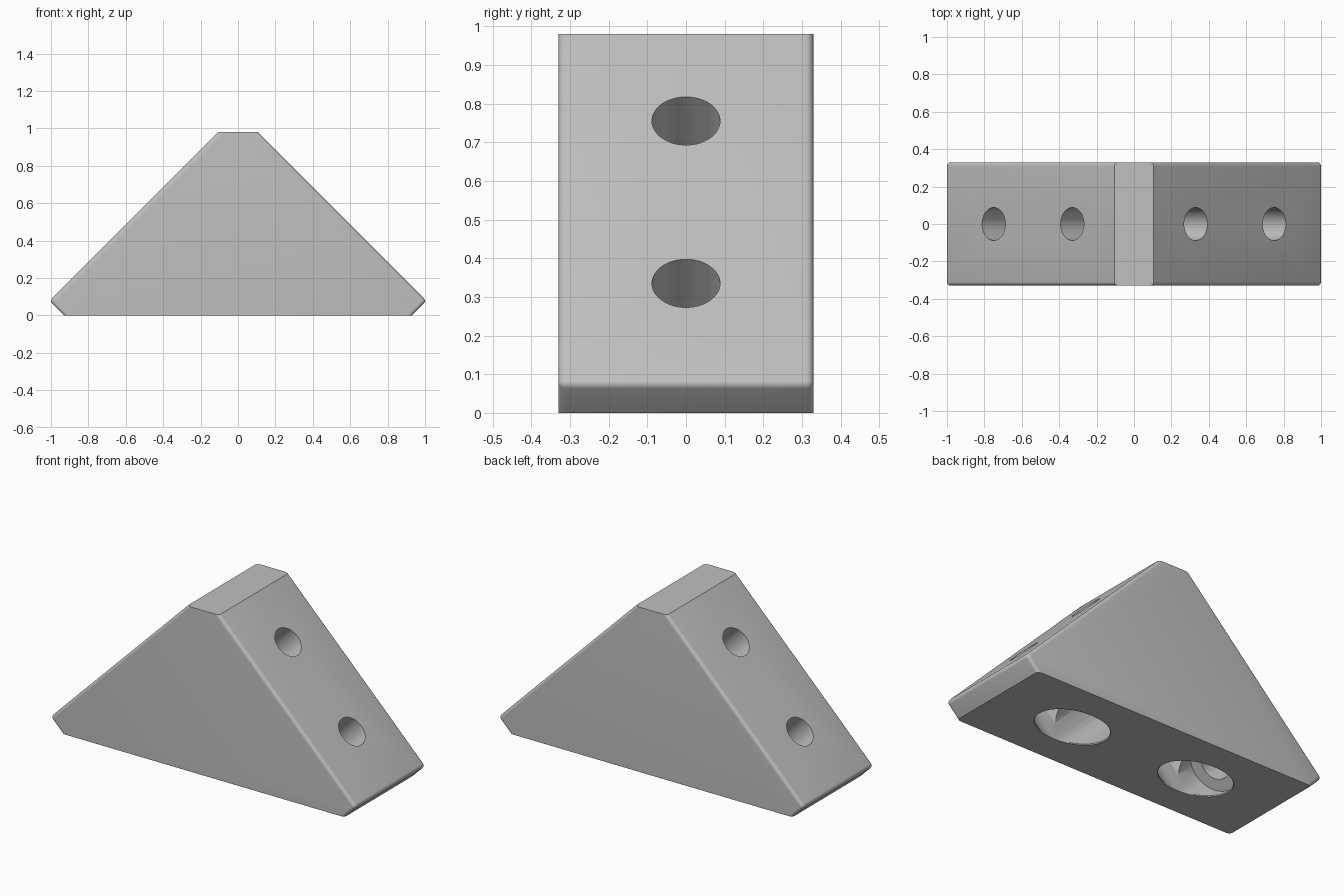
import bpy, bmesh
from math import radians
from mathutils import Matrix, Vector

old = bpy.data.objects.get("Cube")
if old:
    bpy.data.objects.remove(old, do_unlink=True)

HALF_DEPTH = 0.33
FILLET = 0.02
HOLE_R, BORE_R = 0.088, 0.156
WALL = 0.195          # bolt seat offset from the slope, per axis

grey = bpy.data.materials.new("grey")
grey.use_nodes = True
colour = (0.53, 0.53, 0.53, 1)
grey.diffuse_color = colour
grey.node_tree.nodes["Principled BSDF"].inputs["Base Color"].default_value = colour


def make_object(name, bm):
    bmesh.ops.recalc_face_normals(bm, faces=bm.faces)
    mesh = bpy.data.meshes.new(name)
    bm.to_mesh(mesh)
    bm.free()
    mesh.materials.append(grey)
    obj = bpy.data.objects.new(name, mesh)
    bpy.context.collection.objects.link(obj)
    return obj


def cut_cylinder(target, name, start, end, radius):
    """Cut a round hole along the line from start to end."""
    axis = end - start
    place = Matrix.Translation((start + end) / 2) @ axis.to_track_quat('Z', 'Y').to_matrix().to_4x4()
    bm = bmesh.new()
    bmesh.ops.create_cone(bm, cap_ends=True, segments=64, radius1=radius,
                          radius2=radius, depth=axis.length, matrix=place)
    cutter = make_object(name, bm)
    mod = target.modifiers.new(name, 'BOOLEAN')
    mod.operation = 'DIFFERENCE'
    mod.solver = 'EXACT'
    mod.object = cutter
    bpy.context.view_layer.objects.active = target
    bpy.ops.object.modifier_apply(modifier=name)
    bpy.data.objects.remove(cutter, do_unlink=True)


# Block: mirrored profile extruded along y
half = [(0.931, 0), (1.008, 0.077), (0.105, 0.98)]
profile = half + [(-x, z) for x, z in reversed(half)]
bm = bmesh.new()
face = bm.faces.new([bm.verts.new((x, -HALF_DEPTH, z)) for x, z in profile])
extruded = bmesh.ops.extrude_face_region(bm, geom=[face])["geom"]
bmesh.ops.translate(bm, vec=(0, 2 * HALF_DEPTH, 0),
                    verts=[v for v in extruded if isinstance(v, bmesh.types.BMVert)])
bmesh.ops.recalc_face_normals(bm, faces=bm.faces)

# Round the rims of the slopes and toes; top and bottom rims stay sharp
rims = [e for e in bm.edges if any(abs(v.co.x) > 1 for v in e.verts)]
bmesh.ops.bevel(bm, geom=rims, offset=FILLET, segments=5, profile=0.5, affect='EDGES')
bracket = make_object("corner_bracket", bm)

# Bolt holes square to each slope, with wide bores opening at the base
for side in (1, -1):
    into = Vector((-side, 0, -1))
    for label, x, z in (("lower", 0.75, 0.335), ("upper", 0.33, 0.755)):
        mouth = Vector((side * x, 0, z))
        seat = mouth + into * WALL
        below = mouth + into * (z + 0.15)
        cut_cylinder(bracket, label + "_bore", seat, below, BORE_R)
        cut_cylinder(bracket, label + "_hole", mouth - into * 0.1, seat + into * 0.02, HOLE_R)

# Smooth fillets and hole walls, sharp elsewhere
bpy.ops.object.select_all(action='DESELECT')
bracket.select_set(True)
bpy.context.view_layer.objects.active = bracket
bpy.ops.object.shade_smooth_by_angle(angle=radians(30))
